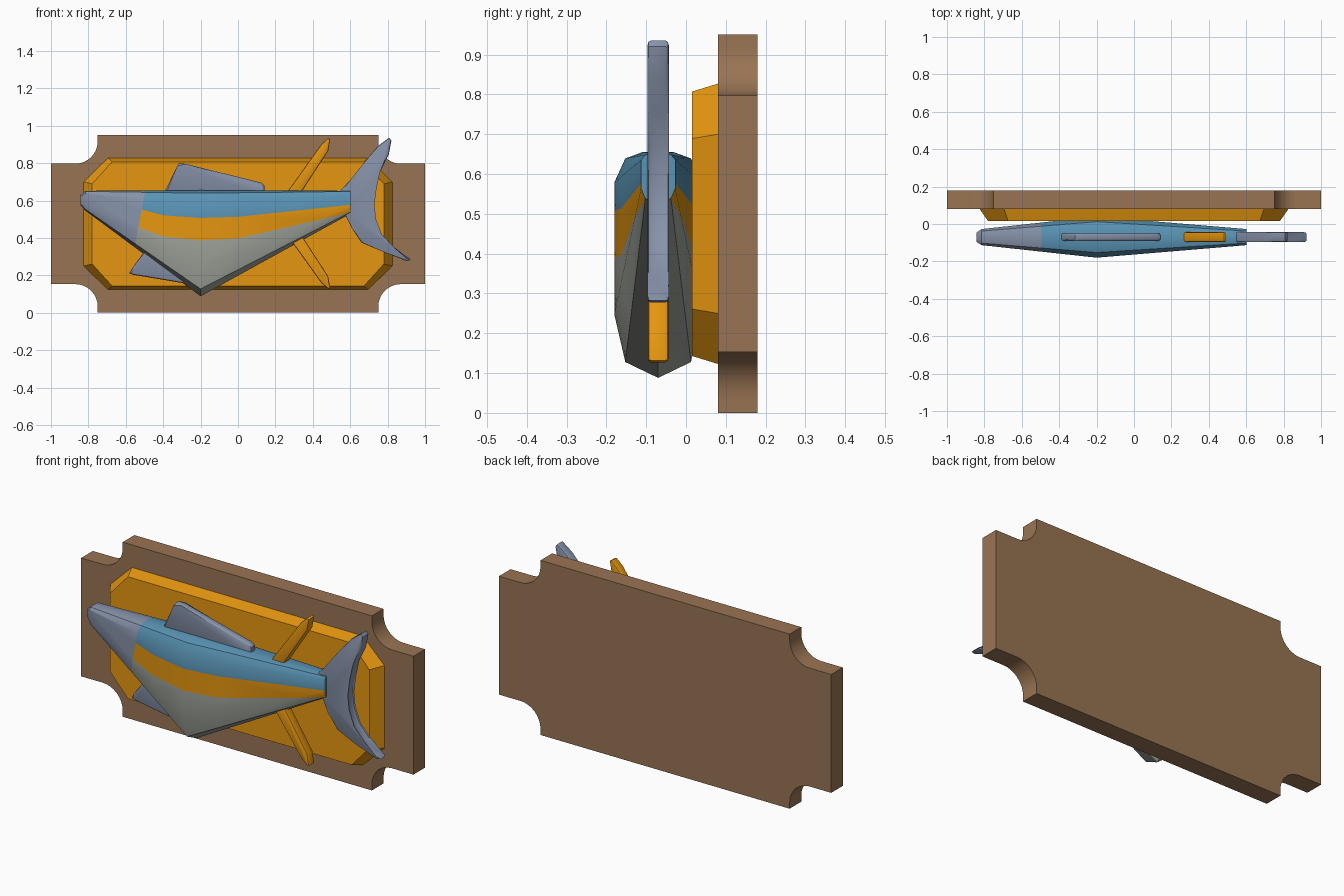
import bpy, bmesh, math
from mathutils import Vector

if "Cube" in bpy.data.objects:
    bpy.data.objects.remove(bpy.data.objects["Cube"])

FISH_Y = -0.07


def material(name, *srgb):
    m = bpy.data.materials.new(name)
    m.diffuse_color = [*(((c + 0.055) / 1.055) ** 2.4 for c in srgb), 1]
    m.use_nodes = True
    m.node_tree.nodes["Principled BSDF"].inputs["Base Color"].default_value = m.diffuse_color
    return m


WOOD = material("brown wood", 0.60, 0.455, 0.325)
ORANGE = material("orange", 0.90, 0.59, 0.06)
BLUE = material("back blue", 0.35, 0.58, 0.71)
GREY = material("fin grey", 0.53, 0.575, 0.665)
BELLY = material("belly grey", 0.63, 0.645, 0.61)


def finish(bm, name, mats, smooth=None):
    bmesh.ops.recalc_face_normals(bm, faces=bm.faces)
    me = bpy.data.meshes.new(name)
    bm.to_mesh(me)
    bm.free()
    for m in mats:
        me.materials.append(m)
    ob = bpy.data.objects.new(name, me)
    bpy.context.collection.objects.link(ob)
    if smooth:
        bpy.ops.object.select_all(action='DESELECT')
        ob.select_set(True)
        bpy.context.view_layer.objects.active = ob
        bpy.ops.object.shade_smooth_by_angle(angle=math.radians(smooth))
    return ob


def loft(bm, rings):
    """Skin closed rings of points and cap both ends."""
    vs = [[bm.verts.new(p) for p in r] for r in rings]
    n = len(vs[0])
    for a, b in zip(vs, vs[1:]):
        for i in range(n):
            j = (i + 1) % n
            bm.faces.new((a[i], a[j], b[j], b[i]))
    bm.faces.new(vs[0])
    bm.faces.new(vs[-1])


def plate(name, pts, half, mat, bevel):
    """Fin: an x-z outline given thickness and softened edges."""
    bm = bmesh.new()
    loft(bm, [[(x, FISH_Y + s * half, z) for x, z in pts] for s in (-1, 1)])
    rim = [e for e in bm.edges if abs(e.verts[0].co.y - e.verts[1].co.y) < 1e-6]
    bmesh.ops.bevel(bm, geom=rim, offset=bevel, segments=2, profile=0.5,
                    affect='EDGES', clamp_overlap=True)
    return finish(bm, name, [mat], 40)


def interp(table, x):
    for (x0, z0), (x1, z1) in zip(table, table[1:]):
        if x <= x1:
            break
    return z0 + (z1 - z0) * (x - x0) / (x1 - x0)


# Wooden board with filleted corner notches
r, mid = 0.12, 0.475
quarter = [(1, 0.797)]
for i in range(9):
    a = math.radians(-90 - 90 * i / 8)
    quarter.append((0.75 + r + r * math.cos(a), 0.797 + r + r * math.sin(a)))
quarter.append((0.75, 0.95))
half_outline = quarter + [(-x, z) for x, z in reversed(quarter)]
outline = half_outline + [(x, 2 * mid - z) for x, z in reversed(half_outline)]
bm = bmesh.new()
loft(bm, [[(x, y, z) for x, z in outline] for y in (0.08, 0.18)])
finish(bm, "wooden_board", [WOOD], 30)


# Orange octagonal panel with sloping sides
def octagon(y, w, h, cx, cz):
    q = [(w, h - cz), (w - cx, h)]
    q += [(-x, z) for x, z in reversed(q)]
    q += [(-x, -z) for x, z in q]
    return [(x, y, mid + z) for x, z in q]


bm = bmesh.new()
loft(bm, [octagon(0.08, 0.825, 0.352, 0.13, 0.127),
          octagon(0.015, 0.78, 0.332, 0.107, 0.118)])
finish(bm, "backing_panel", [ORANGE])

# Fish body: cross-sections as (x, bottom, top, half width)
stations = [(-0.842, 0.575, 0.63, 0.025), (-0.815, 0.545, 0.652, 0.043),
            (-0.2, 0.088, 0.655, 0.11), (0.602, 0.53, 0.652, 0.043)]
side = [(0.36, 1), (0.75, 0.972), (1, 0.866), (1, 0.28), (0.75, 0.07)]
section = side + [(0, 0)] + [(-w, t) for w, t in reversed(side)]
bm = bmesh.new()
loft(bm, [[(x, FISH_Y + w * hw, lo + t * (hi - lo)) for w, t in section]
          for x, lo, hi, hw in stations])


def cut(p, normal, test=lambda c: True):
    faces = [f for f in bm.faces if test(f.calc_center_median())]
    geom = set(faces)
    for f in faces:
        geom.update(f.edges)
        geom.update(f.verts)
    bmesh.ops.bisect_plane(bm, geom=list(geom), dist=1e-5, plane_co=p, plane_no=normal)


# Cut the head edge and the two stripe edges into the skin
def is_head(c):
    return c.x < -0.495 - (0.655 - c.z) * 0.19


stripe_top = [(-0.6, 0.575), (-0.4, 0.521), (-0.2, 0.507), (0, 0.513), (0.602, 0.577)]
stripe_low = [(-0.6, 0.482), (-0.4, 0.408), (-0.2, 0.387), (0, 0.397), (0.602, 0.536)]
cut((-0.495, 0, 0.655), (1, 0, -0.19))
for x in (-0.4, 0):
    cut((x, 0, 0), (1, 0, 0))
for edge in (stripe_top, stripe_low):
    for (x0, z0), (x1, z1) in zip(edge, edge[1:]):
        cut((x0, 0, z0), Vector((z0 - z1, 0, x1 - x0)).normalized(),
            lambda c: x0 < c.x < x1 and not is_head(c))
for f in bm.faces:
    c = f.calc_center_median()
    if is_head(c):
        f.material_index = 0
    elif c.z > interp(stripe_top, c.x):
        f.material_index = 1
    else:
        f.material_index = 2 if c.z > interp(stripe_low, c.x) else 3
finish(bm, "fish_body", [GREY, BLUE, ORANGE, BELLY], 30)

# Grey fins above and below
plate("back_fin", [(-0.41, 0.61), (-0.325, 0.785), (-0.315, 0.8), (-0.28, 0.796),
                   (0.125, 0.695), (0.142, 0.68), (0.142, 0.61)], 0.02, GREY, 0.012)
plate("belly_fin", [(-0.582, 0.212), (-0.565, 0.24), (-0.44, 0.41), (-0.25, 0.35),
                    (-0.22, 0.16), (-0.285, 0.157), (-0.56, 0.203)], 0.02, GREY, 0.01)

# Swept orange fins, mirrored about the tail axis
swept = [(0.23, 0.6), (0.445, 0.9), (0.482, 0.933), (0.493, 0.928), (0.482, 0.865), (0.31, 0.6)]
plate("upper_swept_fin", swept, 0.026, ORANGE, 0.012)
plate("lower_swept_fin", [(x, 1.06 - z) for x, z in swept], 0.026, ORANGE, 0.012)

# Forked tail
plate("tail_fin", [(0.545, 0.65), (0.6, 0.71), (0.68, 0.81), (0.75, 0.893), (0.808, 0.936),
                   (0.82, 0.92), (0.806, 0.845), (0.76, 0.755), (0.732, 0.67), (0.72, 0.58),
                   (0.728, 0.5), (0.76, 0.415), (0.82, 0.35), (0.91, 0.295), (0.923, 0.282),
                   (0.9, 0.277), (0.77, 0.328), (0.66, 0.375), (0.61, 0.45), (0.565, 0.54)],
      0.027, GREY, 0.012)
